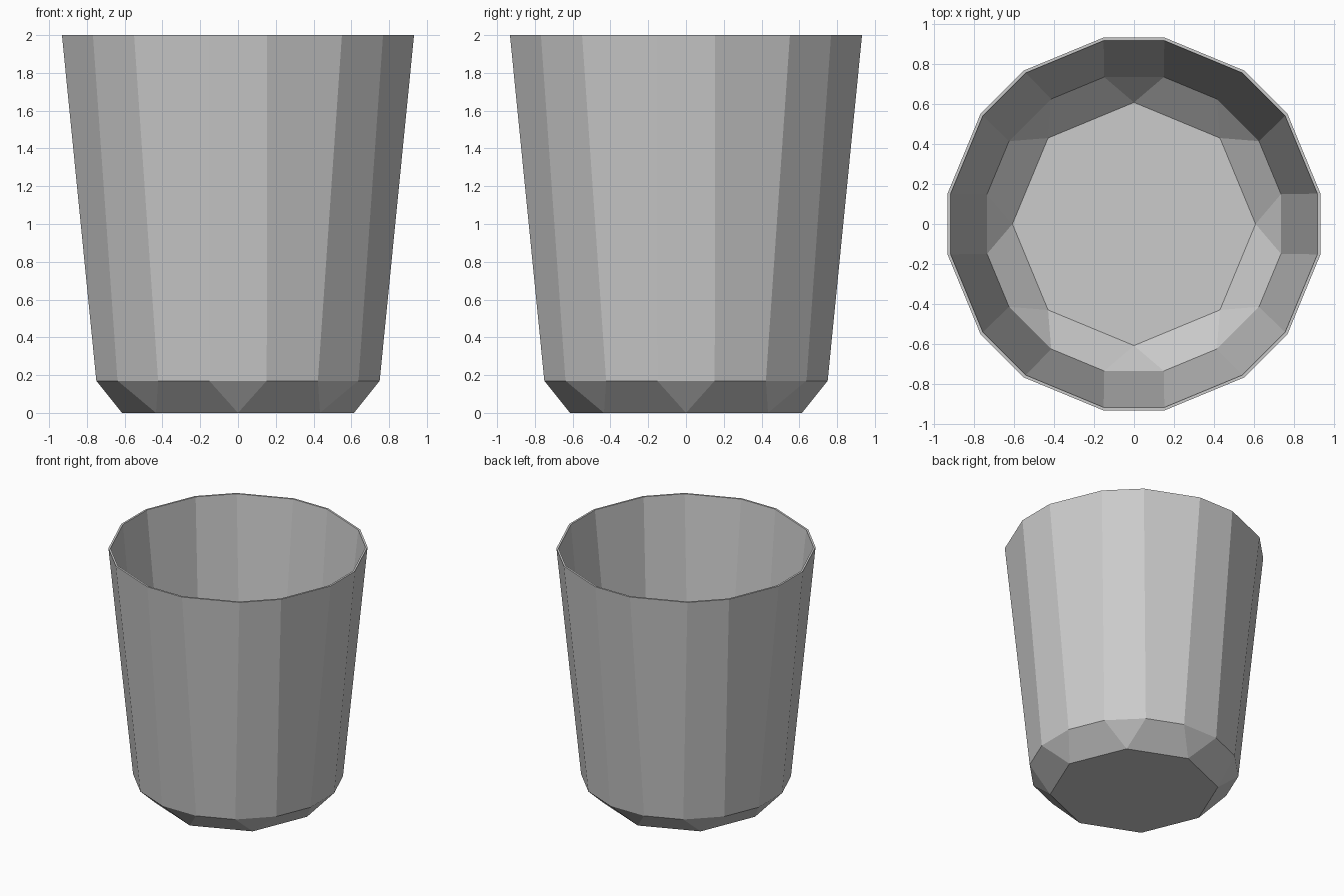
import bpy, bmesh
from math import sin, cos, pi

if "Cube" in bpy.data.objects:
    bpy.data.objects.remove(bpy.data.objects["Cube"])


def ring16(bm, a, b, z):
    """Octagon with each corner cut: two points beside every 45 degree axis."""
    pts = []
    for k in range(8):
        t = k * pi / 4
        for s in (-b, b):
            pts.append(bm.verts.new((a * cos(t) - s * sin(t), a * sin(t) + s * cos(t), z)))
    return pts


def ring8(bm, r, z):
    return [bm.verts.new((r * cos(k * pi / 4), r * sin(k * pi / 4), z)) for k in range(8)]


def shell(bm, base, waist, rim):
    """Floor, chamfer of triangles and quads, then the tapered wall."""
    floor, low, top = ring8(bm, *base), ring16(bm, *waist), ring16(bm, *rim)
    bm.faces.new(floor)
    for k in range(8):
        n = (k + 1) % 8
        bm.faces.new((floor[k], low[2 * k + 1], low[2 * k]))
        bm.faces.new((floor[k], floor[n], low[2 * n], low[2 * k + 1]))
    bridge(bm, low, top)
    return top


def bridge(bm, a, b):
    for i in range(16):
        j = (i + 1) % 16
        bm.faces.new((a[i], a[j], b[j], b[i]))


# Cup: outer and inner shells joined by a flat thin rim
bm = bmesh.new()
outer = shell(bm, (0.614, 0), (0.75, 0.152, 0.17), (0.932, 0.154, 2))
inner = shell(bm, (0.608, 0.015), (0.735, 0.149, 0.175), (0.917, 0.152, 2))
bridge(bm, outer, inner)
bmesh.ops.recalc_face_normals(bm, faces=bm.faces)
mesh = bpy.data.meshes.new("cup")
bm.to_mesh(mesh)
bm.free()
bpy.context.collection.objects.link(bpy.data.objects.new("cup", mesh))
